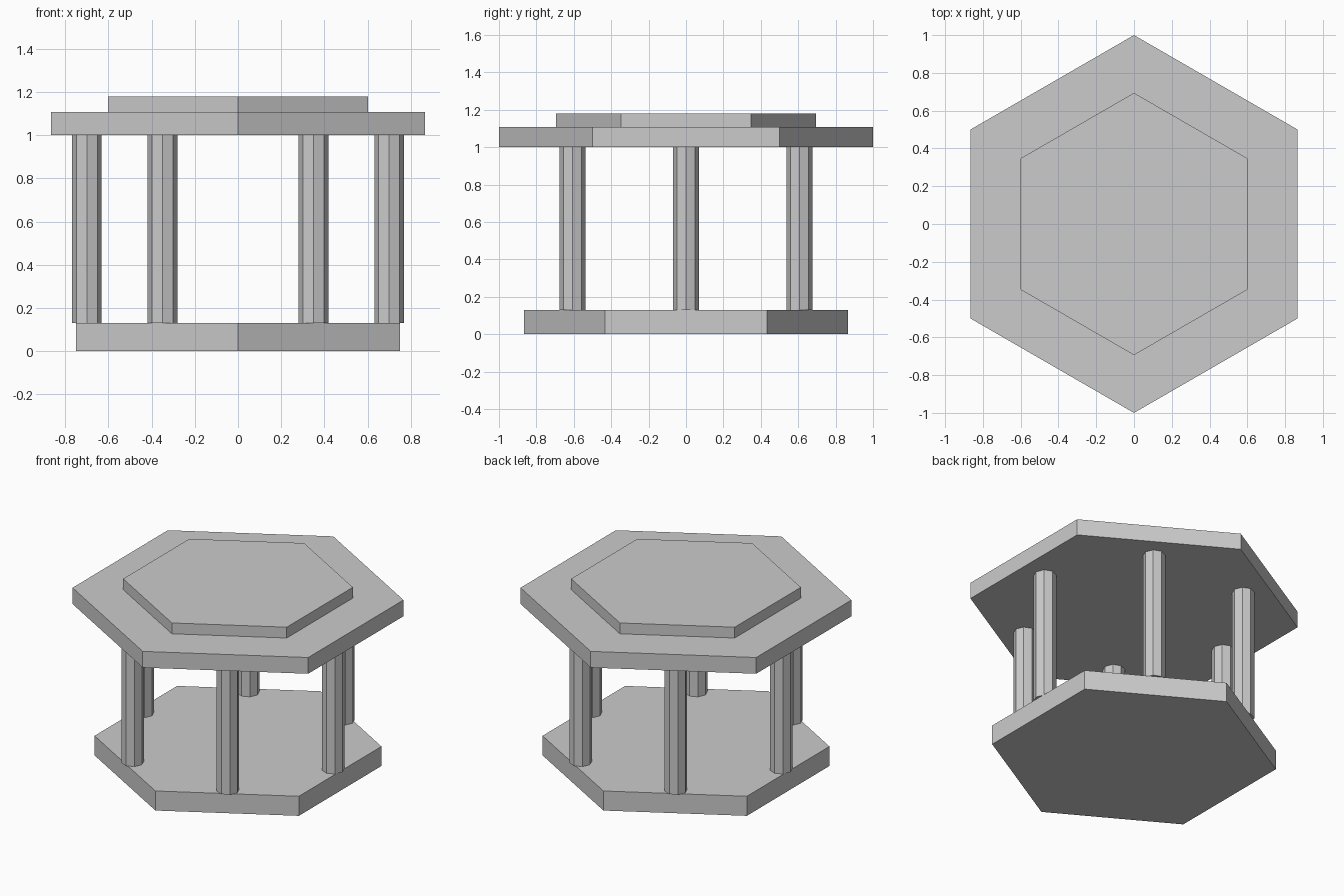
import bpy
from math import cos, sin, pi

if "Cube" in bpy.data.objects:
    bpy.data.objects.remove(bpy.data.objects["Cube"])


def prism(name, sides, radius, z0, z1, x=0.0, y=0.0):
    """Flat-shaded upright prism with a corner pointing along +y."""
    bpy.ops.mesh.primitive_cylinder_add(
        vertices=sides, radius=radius, depth=z1 - z0,
        location=(x, y, (z0 + z1) / 2))
    bpy.context.object.name = name


# Stacked hexagonal slabs
prism("base_slab", 6, 0.867, 0.0, 0.13)
prism("roof_slab", 6, 1.0, 1.0, 1.108)
prism("roof_cap", 6, 0.694, 1.108, 1.18)

# Ring of eight-sided columns
for i in range(6):
    a = i * pi / 3
    prism(f"column_{i + 1}", 8, 0.069, 0.13, 1.0, 0.7 * cos(a), 0.7 * sin(a))
